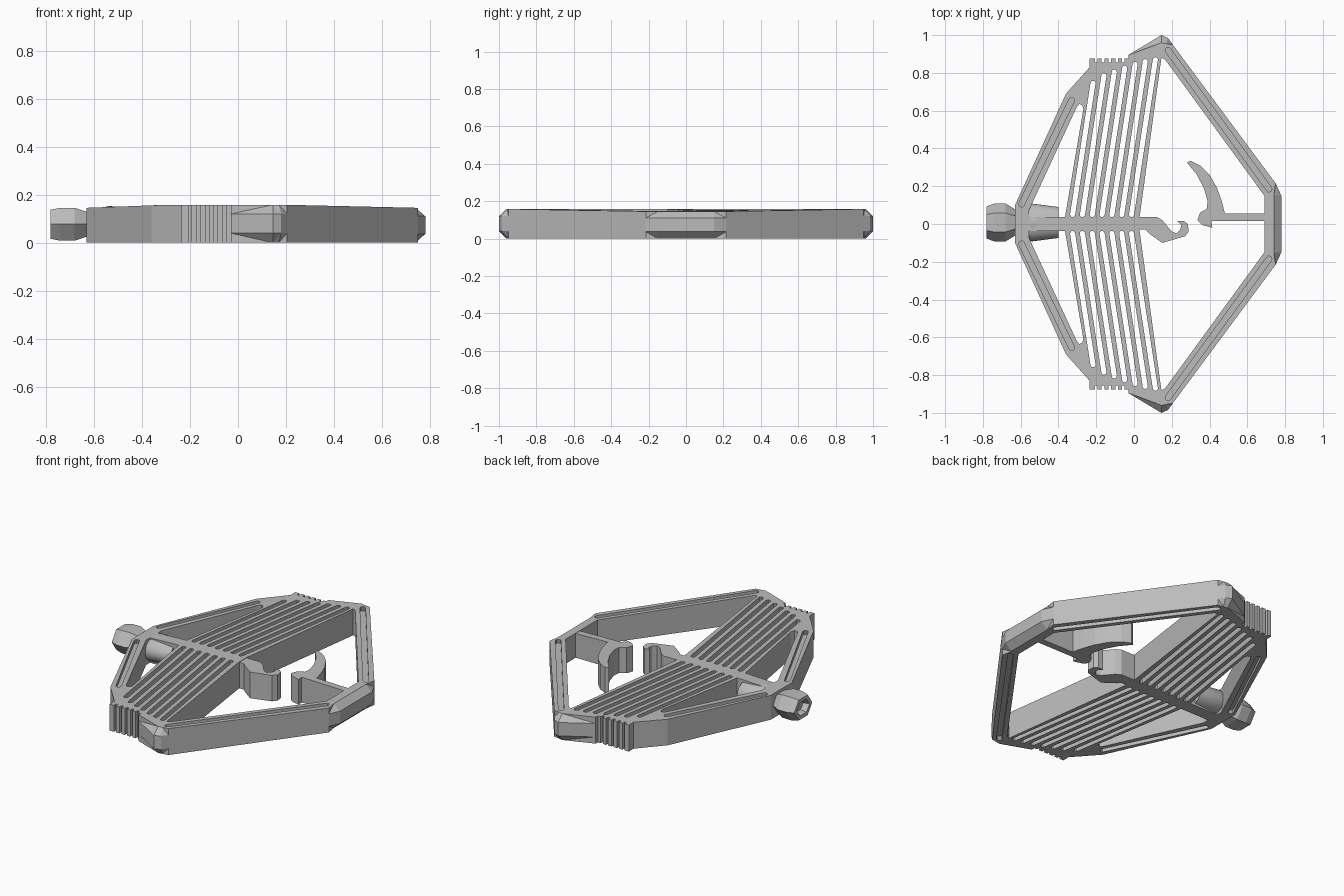
import bpy, bmesh, math
from mathutils import Vector

if "Cube" in bpy.data.objects:
    bpy.data.objects.remove(bpy.data.objects["Cube"])

H = 0.158

grey = bpy.data.materials.new("plain_grey")
grey.use_nodes = True
COLOUR = (0.5, 0.5, 0.5, 1)
grey.diffuse_color = COLOUR
grey.node_tree.nodes["Principled BSDF"].inputs["Base Color"].default_value = COLOUR


def stack(bm, rings):
    """Skin a list of equal closed rings and cap both ends."""
    rows = [[bm.verts.new(p) for p in ring] for ring in rings]
    n = len(rows[0])
    for a, b in zip(rows, rows[1:]):
        for i in range(n):
            j = (i + 1) % n
            bm.faces.new((a[i], a[j], b[j], b[i]))
    bm.faces.new(rows[0][::-1])
    bm.faces.new(rows[-1])


def prism(bm, pts, z0, z1):
    stack(bm, [[(x, y, z) for x, y in pts] for z in (z0, z1)])


def finish(bm, name):
    bmesh.ops.recalc_face_normals(bm, faces=bm.faces)
    me = bpy.data.meshes.new(name)
    bm.to_mesh(me)
    bm.free()
    ob = bpy.data.objects.new(name, me)
    me.materials.append(grey)
    bpy.context.collection.objects.link(ob)
    return ob


def flip(pts):
    return [(x, -y) for x, y in reversed(pts)]


def slot(a, b, r, steps=5):
    """Round-ended slot outline from a to b."""
    ang = math.atan2(b[1] - a[1], b[0] - a[0])
    out = []
    for c, start in ((b, ang - math.pi / 2), (a, ang + math.pi / 2)):
        for k in range(steps + 1):
            t = start + math.pi * k / steps
            out.append((c[0] + r * math.cos(t), c[1] + r * math.sin(t)))
    return out


def lower_ends(me):
    """Let the top fall gently towards both ends."""
    for v in me.vertices:
        x = v.co.x
        drop = max(0, (x - 0.2) / 0.55, (-0.3 - x) / 0.33)
        v.co.z *= 1 - 0.08 * min(drop, 1)


# Frame outline: x, y, then the chamfer inset in x and y
half = [(0.78, 0.15, -0.04, 0), (0.75, 0.215, 0, 0), (0.205, 0.95, 0, 0),
        (0.18, 0.985, -0.01, -0.03), (0.145, 1.0, 0, -0.04),
        (-0.03, 0.895, 0, 0), (-0.03, 0.875, 0, 0), (-0.235, 0.875, 0, 0),
        (-0.235, 0.83, 0, 0), (-0.36, 0.69, 0, 0), (-0.63, 0.1, 0, 0)]
outline = half + [(x, -y, dx, -dy) for x, y, dx, dy in reversed(half)]
bm = bmesh.new()
stack(bm, [[(x + dx * k, y + dy * k, z) for x, y, dx, dy in outline]
           for z, k in ((0, 1), (0.04, 0), (0.12, 0), (H, 1))])
frame = finish(bm, "frame")

# Openings, string slots, surface grooves and end ribs
cut = bmesh.new()
edge = [(0.69, 0.15), (0.165, 0.87), (0.145, 0.88), (0.03, 0.038)]
prism(cut, edge + flip(edge), -1, 1)
side_hole = [(-0.365, 0.038), (-0.268, 0.61), (-0.275, 0.63), (-0.29, 0.635),
             (-0.305, 0.615), (-0.555, 0.075), (-0.555, 0.038)]
tops = [0.745, 0.785, 0.805, 0.825, 0.845, 0.86, 0.87]
through = [side_hole]
for i, top in enumerate(tops):
    x0 = -0.325 + 0.052 * i
    through.append(slot((x0, 0.05), (x0 + 0.145 * top, top), 0.0135))
for i in range(5):
    x = -0.2 + 0.036 * i
    through.append([(x - 0.007, 0.855), (x + 0.007, 0.855),
                    (x + 0.007, 0.95), (x - 0.007, 0.95)])
grooves = [slot((0.715, 0.185), (0.18, 0.92), 0.015),
           slot((-0.595, 0.105), (-0.33, 0.655), 0.015)]
for side in (lambda p: p, flip):
    for p in through:
        prism(cut, side(p), -1, 1)
    for p in grooves:
        prism(cut, side(p), -0.1, 0.025)
        prism(cut, side(p), H - 0.025, H + 0.1)
cutter = finish(cut, "frame_cutter")
cutter.hide_render = True
mod = frame.modifiers.new("openings", "BOOLEAN")
mod.operation, mod.solver, mod.object = "DIFFERENCE", "EXACT", cutter
dg = bpy.context.evaluated_depsgraph_get()
frame_mesh = bpy.data.meshes.new_from_object(frame.evaluated_get(dg))
frame.modifiers.clear()
frame.data = frame_mesh
bpy.data.objects.remove(cutter)
bm = bmesh.new()
bm.from_mesh(frame_mesh)
bmesh.ops.triangulate(bm, faces=bm.faces)
bm.to_mesh(frame_mesh)
bm.free()
lower_ends(frame_mesh)


# Flat arms inside the large opening
def arm(name, pts):
    bm = bmesh.new()
    prism(bm, pts, 0, H - 0.002)
    ob = finish(bm, name)
    lower_ends(ob.data)


arm("spine_hook", [(0.0, -0.03), (0.06, -0.03), (0.08, -0.05), (0.15, -0.1),
                   (0.27, -0.065), (0.29, -0.04), (0.285, 0.0), (0.265, 0.015),
                   (0.23, 0.015), (0.25, -0.005), (0.245, -0.03), (0.225, -0.05),
                   (0.2, -0.04), (0.15, 0.02), (0.12, 0.038), (0.0, 0.038)])
arm("cross_bar", [(0.4, 0.015), (0.7, 0.015), (0.7, 0.055), (0.4, 0.055)])
arm("curved_lever", [(0.28, 0.325), (0.33, 0.265), (0.37, 0.19), (0.39, 0.12),
                     (0.385, 0.08), (0.35, 0.06), (0.335, 0.02), (0.36, -0.005),
                     (0.415, -0.02), (0.41, 0.015), (0.46, 0.03), (0.48, 0.06),
                     (0.465, 0.12), (0.44, 0.19), (0.4, 0.26), (0.35, 0.31),
                     (0.3, 0.335)])


# Turned parts on the neck: sections are x, y radius, z radius
def turned(name, sections, n):
    bm = bmesh.new()
    stack(bm, [[(x, 0.008 + ry * math.cos(math.tau * k / n),
                 0.077 + rz * math.sin(math.tau * k / n)) for k in range(n)]
               for x, ry, rz in sections])
    return finish(bm, name)


turned("faceted_knob", [(-0.745, 0.05, 0.035), (-0.78, 0.06, 0.045),
                        (-0.78, 0.085, 0.07), (-0.74, 0.1, 0.079),
                        (-0.68, 0.1, 0.079), (-0.63, 0.07, 0.06),
                        (-0.61, 0.07, 0.06)], 6)
barrel = turned("neck_barrel", [(-0.59, 0.085, 0.06), (-0.54, 0.1, 0.076),
                                (-0.4, 0.082, 0.066)], 32)
bpy.ops.object.select_all(action="DESELECT")
barrel.select_set(True)
bpy.context.view_layer.objects.active = barrel
bpy.ops.object.shade_smooth_by_angle()
